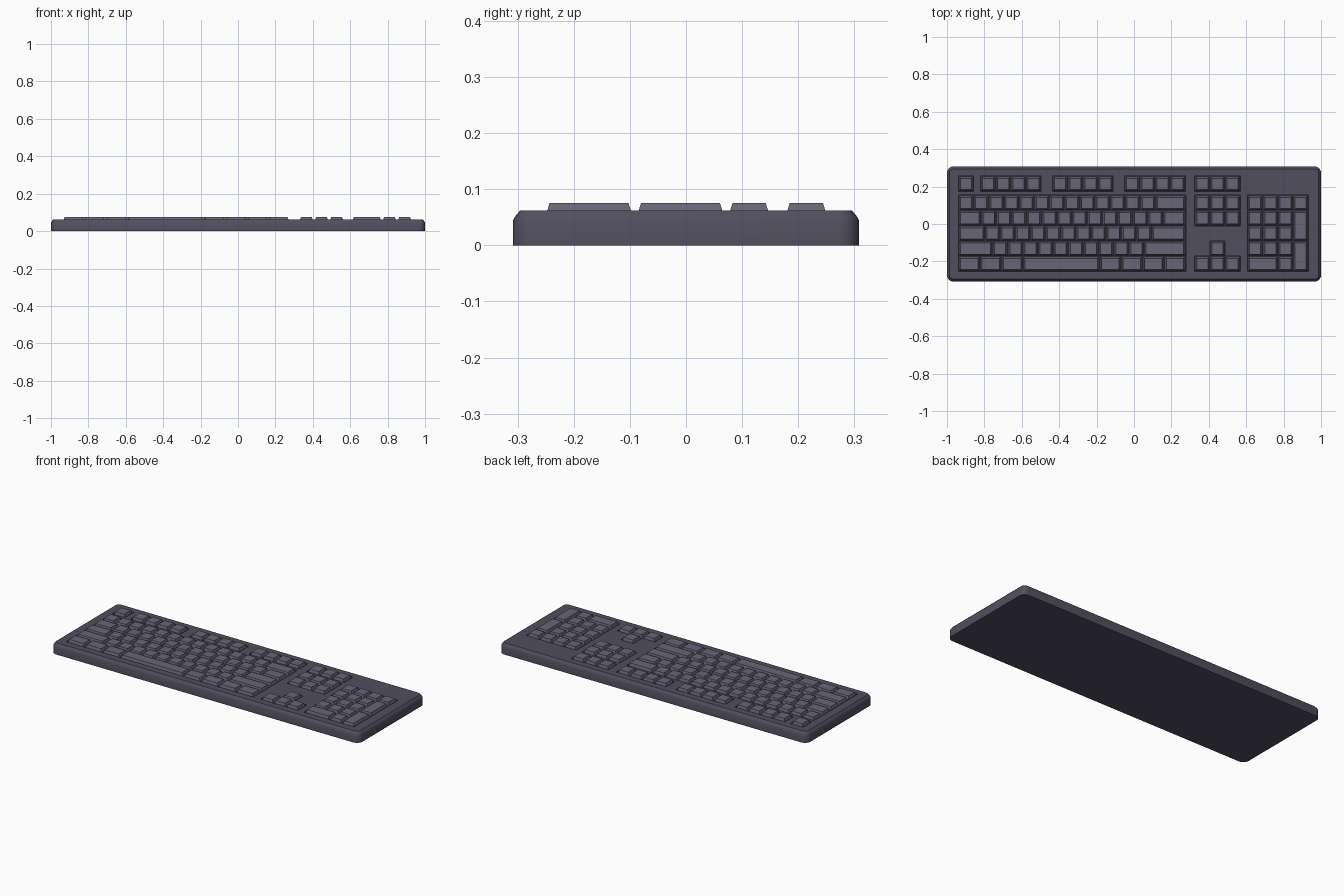
import bpy, bmesh, math

if "Cube" in bpy.data.objects:
    bpy.data.objects.remove(bpy.data.objects["Cube"])

U = 0.0810            # key pitch in x
V = 0.0815            # key pitch in y
ROWS = [0.2145] + [0.1125 - V * i for i in range(5)]   # row centres, back to front
TOP, FLOOR, KEY_TOP = 0.0625, 0.045, 0.075


def material(name, rgb):
    m = bpy.data.materials.new(name)
    m.diffuse_color = (*rgb, 1)
    m.use_nodes = True
    m.node_tree.nodes["Principled BSDF"].inputs["Base Color"].default_value = m.diffuse_color
    return m


case_mat = material("case_dark", (0.085, 0.077, 0.115))
key_mat = material("key_grey", (0.14, 0.13, 0.185))


def make_object(name, bm, mat=None):
    bmesh.ops.recalc_face_normals(bm, faces=bm.faces[:])
    me = bpy.data.meshes.new(name)
    bm.to_mesh(me)
    bm.free()
    ob = bpy.data.objects.new(name, me)
    bpy.context.collection.objects.link(ob)
    if mat:
        me.materials.append(mat)
    return ob


def loft(bm, rings):
    """Closed solid through a stack of equal-length point rings."""
    rings = [[bm.verts.new(p) for p in r] for r in rings]
    n = len(rings[0])
    for a, b in zip(rings, rings[1:]):
        for i in range(n):
            j = (i + 1) % n
            bm.faces.new((a[i], a[j], b[j], b[i]))
    bm.faces.new(rings[0][::-1])
    bm.faces.new(rings[-1])


def rect(x0, x1, y0, y1, z, inset=0.0):
    x0, x1, y0, y1 = x0 + inset, x1 - inset, y0 + inset, y1 - inset
    return [(x0, y0, z), (x1, y0, z), (x1, y1, z), (x0, y1, z)]


def rounded(hx, hy, r, z, steps=6):
    pts = []
    for k, (sx, sy) in enumerate([(1, 1), (-1, 1), (-1, -1), (1, -1)]):
        for i in range(steps + 1):
            a = math.pi / 2 * (k + i / steps)
            pts.append((sx * (hx - r) + r * math.cos(a),
                        sy * (hy - r) + r * math.sin(a), z))
    return pts


# Case: rounded slab with a chamfered top edge
bm = bmesh.new()
loft(bm, [rounded(1.0, 0.308, 0.035, 0.0),
          rounded(1.0, 0.308, 0.035, 0.045),
          rounded(0.997, 0.305, 0.032, 0.051),
          rounded(0.987, 0.295, 0.022, TOP)])
case = make_object("case", bm, case_mat)

# Key groups: left edge, and rows of (row index, offset in units, widths, row span)
MOD, SPACE = 1.42, 15 - 7 * 1.42
groups = {
    "escape_key": (-0.9385, [(0, 0, [1], 1)]),
    "function_keys_a": (-0.8205, [(0, 0, [1] * 4, 1)]),
    "function_keys_b": (-0.4355, [(0, 0, [1] * 4, 1)]),
    "function_keys_c": (-0.0500, [(0, 0, [1] * 4, 1)]),
    "system_keys": (0.3250, [(0, 0, [1] * 3, 1)]),
    "main_keys": (-0.9385, [(1, 0, [1] * 13 + [2], 1),
                            (2, 0, [1.5] + [1] * 12 + [1.5], 1),
                            (3, 0, [1.75] + [1] * 11 + [2.25], 1),
                            (4, 0, [2.25] + [1] * 10 + [2.75], 1),
                            (5, 0, [MOD] * 3 + [SPACE] + [MOD] * 4, 1)]),
    "navigation_keys": (0.3250, [(1, 0, [1] * 3, 1), (2, 0, [1] * 3, 1)]),
    "arrow_keys": (0.3250, [(4, 1, [1], 1), (5, 0, [1] * 3, 1)]),
    "number_pad_keys": (0.6075, [(1, 0, [1] * 4, 1), (2, 0, [1] * 3, 1),
                                 (2, 3, [1], 2), (3, 0, [1] * 3, 1),
                                 (4, 0, [1] * 3, 1), (4, 3, [1], 2),
                                 (5, 0, [2, 1], 1)]),
}

# Keycaps: tapered blocks; collect the recess outlines at the same time
wells = []
for name, (left, rows) in groups.items():
    bm = bmesh.new()
    cells = []
    for row, offset, widths, span in rows:
        x = left + offset * U
        y1 = ROWS[row] + V / 2
        y0 = y1 - span * V
        for w in widths:
            cell = (x, x + w * U, y0, y1)
            loft(bm, [rect(*cell, FLOOR - 0.001, 0.0015), rect(*cell, KEY_TOP, 0.011)])
            cells.append(cell)
            x += w * U
    make_object(name, bm, key_mat)
    if name == "arrow_keys":
        up, rest = cells[0], cells[1:]
        wells.append((up[0], up[1], up[2] - V / 2, up[3]))
        cells = rest
    wells.append((min(c[0] for c in cells), max(c[1] for c in cells),
                  min(c[2] for c in cells), max(c[3] for c in cells)))

# Recesses around each key group, cut into the case
for well in wells:
    bm = bmesh.new()
    loft(bm, [rect(*well, FLOOR, -0.0005), rect(*well, 0.1, -0.0005)])
    cutter = make_object("recess_cutter", bm)
    cutter.hide_render = True
    mod = case.modifiers.new("recess", 'BOOLEAN')
    mod.operation = 'DIFFERENCE'
    mod.solver = 'EXACT'
    mod.object = cutter
    bpy.context.view_layer.objects.active = case
    bpy.ops.object.modifier_apply(modifier=mod.name)
    bpy.data.objects.remove(cutter)

# Smooth the rounded corners only
bpy.ops.object.select_all(action='DESELECT')
case.select_set(True)
bpy.context.view_layer.objects.active = case
bpy.ops.object.shade_smooth_by_angle(angle=math.radians(30))
